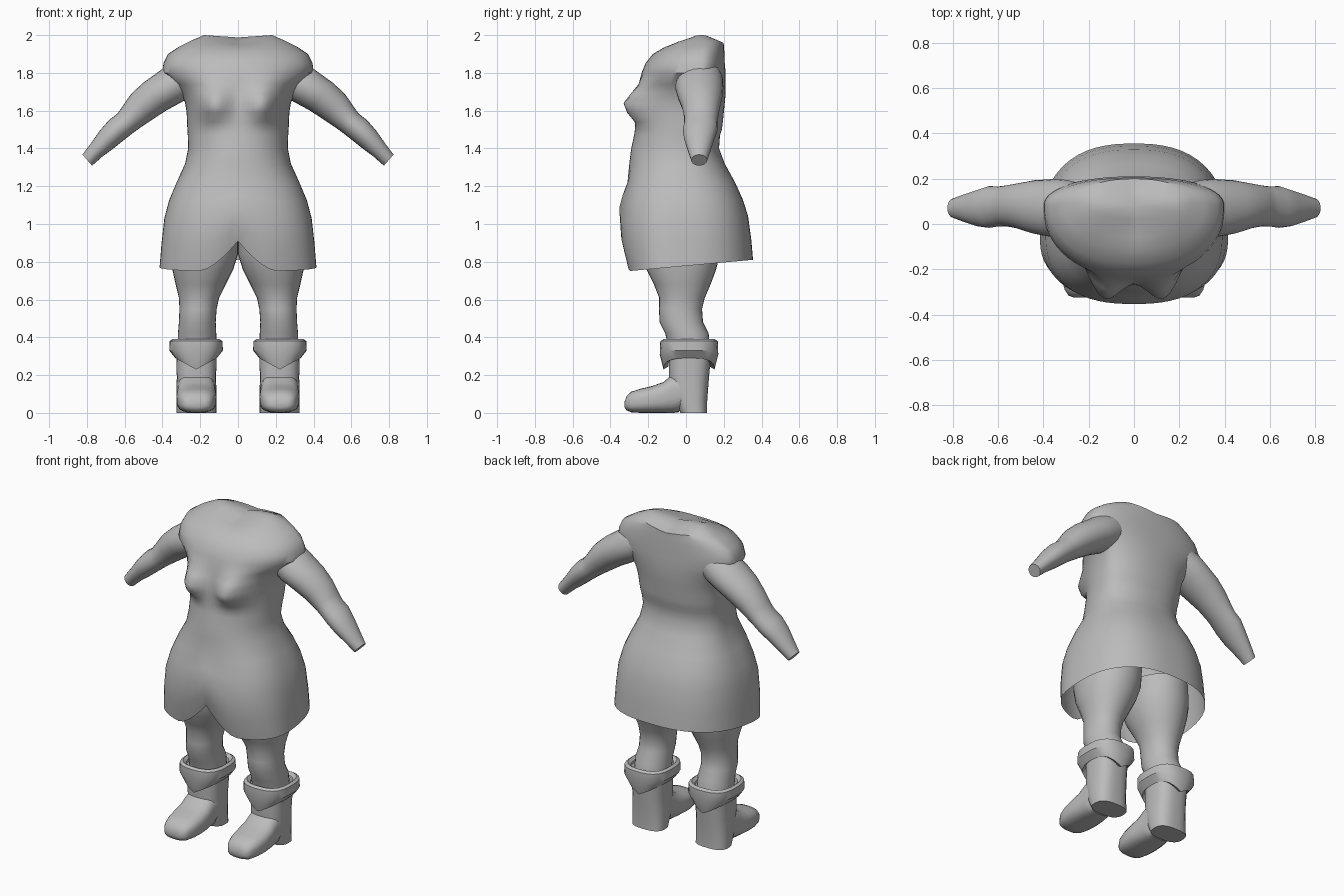
import bpy, bmesh, math
from mathutils import Vector

grey = bpy.data.materials.new("plain grey")
grey.diffuse_color = (0.5, 0.5, 0.5, 1)
X, Y, Z = Vector((1, 0, 0)), Vector((0, 1, 0)), Vector((0, 0, 1))


def oval(c, u, v, a, b0, b1, n, segs):
    """Superellipse ring: half-width a along u, b0 / b1 on the -v / +v side."""
    pts = []
    for i in range(segs):
        t = 2 * math.pi * i / segs
        cs, sn = math.cos(t), math.sin(t)
        r = (abs(cs) ** n + abs(sn) ** n) ** (-1 / n)
        pts.append(Vector(c) + u * (a * r * cs) + v * ((b1 if sn > 0 else b0) * r * sn))
    return pts


def loft(name, rings, cap_start=True, cap_end=True, mirror=False, angle=50):
    bm = bmesh.new()
    loops = [[bm.verts.new(p) for p in ring] for ring in rings]
    n = len(loops[0])
    for lo, hi in zip(loops, loops[1:]):
        for i in range(n):
            j = (i + 1) % n
            bm.faces.new((lo[i], lo[j], hi[j], hi[i]))
    for loop, wanted in ((loops[0], cap_start), (loops[-1], cap_end)):
        if wanted:
            mid = bm.verts.new(sum((v.co for v in loop), Vector()) / n)
            for i in range(n):
                bm.faces.new((loop[i], loop[(i + 1) % n], mid))
    bmesh.ops.recalc_face_normals(bm, faces=bm.faces)
    me = bpy.data.meshes.new(name)
    bm.to_mesh(me)
    bm.free()
    me.materials.append(grey)
    ob = bpy.data.objects.new(name, me)
    bpy.context.collection.objects.link(ob)
    bpy.context.view_layer.objects.active = ob
    ob.select_set(True)
    bpy.ops.object.shade_smooth_by_angle(angle=math.radians(angle))
    ob.select_set(False)
    if mirror:
        m = ob.modifiers.new("Mirror", 'MIRROR')
        m.use_mirror_merge = False
    return ob


# Dress: z, half width, front y, back y, widest y
dress = [
    (0.75, .415, -.315, .355, -.06), (0.88, .405, -.345, .345, -.05),
    (1.02, .39, -.353, .328, -.04), (1.12, .365, -.335, .30, -.03),
    (1.22, .325, -.31, .26, -.02), (1.32, .28, -.30, .205, 0),
    (1.40, .264, -.29, .175, 0), (1.47, .266, -.275, .18, .02),
    (1.50, .268, -.27, .19, .03), (1.54, .27, -.265, .195, .04),
    (1.59, .272, -.26, .20, .05), (1.64, .28, -.255, .205, .06),
    (1.69, .30, -.25, .21, .07), (1.74, .335, -.245, .21, .08),
    (1.80, .40, -.235, .21, .08), (1.85, .395, -.215, .205, .08),
    (1.90, .37, -.175, .205, .08), (1.94, .31, -.115, .20, .09),
    (1.97, .25, -.06, .20, .09), (2.0, .18, .02, .14, .08)]
rings = []
for z, hw, yf, yb, yc in dress:
    ring = oval((0, yc, z), X, Y, hw, yc - yf, yb - yc, 2.5 if z < 1.3 else 2.2, 64)
    for p in ring:
        ax = abs(p.x)
        if p.y < yc and 1.48 < z < 1.85:      # bust, with a cleft between
            sz = .075 if z < 1.63 else .085
            p.y -= .105 * math.exp(-((ax - .135) / .085) ** 2 - ((z - 1.63) / sz) ** 2)
        if z < 1.2:                           # slanted hem with a front notch
            lift = .06 * (p.y + .31) / .66
            if p.y < 0 and ax < .2:
                lift += .16 * (1 - ax / .2) ** 1.5
            p.z += lift * (1.22 - z) / .47
        if z > 1.93 and ax < .18:             # dip at the neckline
            p.z -= .035 * (1 - ax / .18) * (z - 1.93) / .07
    rings.append(ring)
loft("dress", rings, cap_start=False)

# Arms: x, z, in-plane radius, depth radius, centre y
arm = [(.24, 1.80, .10, .10, .08), (.30, 1.765, .105, .12, .075),
       (.36, 1.725, .102, .128, .07), (.44, 1.675, .096, .118, .075),
       (.51, 1.62, .088, .10, .08), (.565, 1.565, .073, .09, .08),
       (.595, 1.535, .066, .088, .078), (.64, 1.50, .066, .092, .075),
       (.69, 1.452, .06, .08, .07), (.75, 1.39, .046, .06, .07),
       (.798, 1.338, .039, .042, .07)]
side = Vector((.66, 0, .75)).normalized()
loft("arm", [oval((x, yc, z), side, Y, r, d, d, 2, 24) for x, z, r, d, yc in arm], mirror=True)

# Legs: z, inner x, outer x, front y, back y
leg = [(.95, 0, .34, -.24, .19), (.84, 0, .355, -.23, .18), (.76, .025, .348, -.21, .16),
       (.68, .065, .33, -.17, .13), (.61, .10, .313, -.142, .10), (.55, .113, .31, -.143, .085),
       (.48, .118, .313, -.14, .09), (.42, .115, .318, -.11, .12), (.33, .115, .32, -.09, .13)]
loft("leg", [oval(((i + o) / 2, (f + b) / 2, z), X, Y, (o - i) / 2, (b - f) / 2, (b - f) / 2, 2.1, 28)
             for z, i, o, f, b in leg], mirror=True)

# Boot shaft with heel
shaft = [(0, .105, -.03, .112), (.06, .105, -.06, .112), (.14, .105, -.085, .118),
         (.19, .104, -.09, .122), (.34, .108, -.09, .135)]
loft("boot_shaft", [oval((.22, (f + b) / 2, z), X, Y, w, (b - f) / 2, (b - f) / 2, 2.8, 28)
                    for z, w, f, b in shaft], mirror=True)

# Boot foot: y, bottom z, top z, half width
foot = [(-.325, .03, .06, .045), (-.315, .013, .088, .07), (-.29, .003, .112, .086),
        (-.24, 0, .128, .10), (-.18, 0, .142, .106), (-.12, 0, .163, .104),
        (-.075, 0, .20, .10), (-.04, .002, .215, .10), (-.03, .018, .21, .10), (.03, .018, .18, .095)]
loft("boot_foot", [oval((.22, y, (lo + hi) / 2), X, Z, w, (hi - lo) / 2, (hi - lo) / 2, 2.9, 28)
                   for y, lo, hi, w in foot], mirror=True)

# Folded cuff, with its lower edge pointed at front and back
cuff = [(.375, .108, .115), (.39, .125, .135), (.38, .14, .152), (.31, .142, .155),
        (.23, .11, .135), (.245, .10, .11)]
rings = []
for z, a, b in cuff:
    ring = oval((.222, .016, z), X, Y, a, b, b, 2.8, 28)
    for p in ring:
        if z < .35:
            p.z += (.06 if z < .3 else .02) * min(1, abs(p.x - .222) / .11)
    rings.append(ring)
loft("boot_cuff", rings, cap_start=False, cap_end=False, mirror=True, angle=35)
